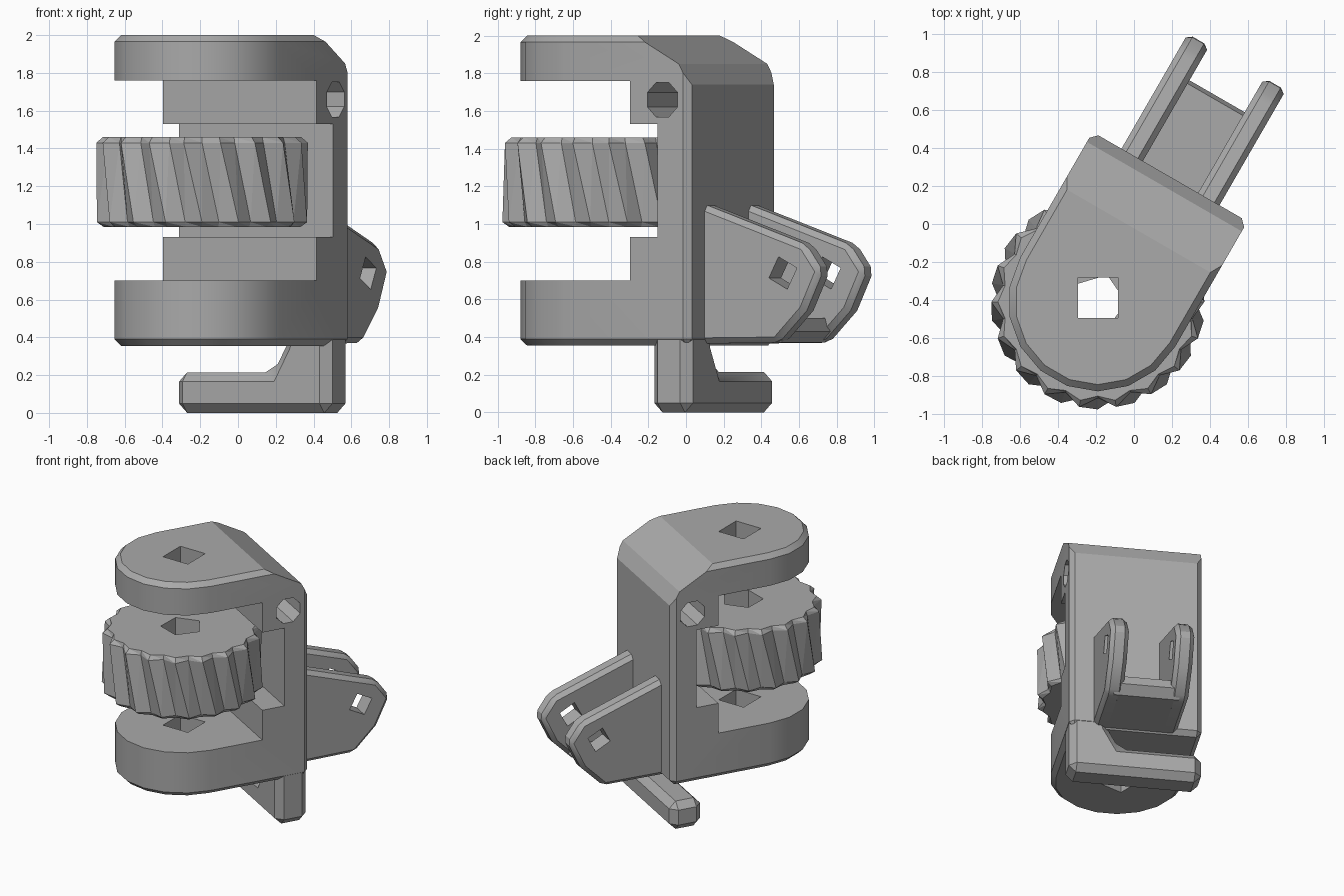
import bpy, bmesh, math
from mathutils import Vector

cube = bpy.data.objects.get("Cube")
if cube:
    bpy.data.objects.remove(cube)

TURN = math.radians(-30)      # whole assembly is turned about z
CX, CY = 0.04, -0.45          # wheel axle, in the bracket's own frame
LEFT, RIGHT, BACK = -0.43, 0.51, 0.31

grey = bpy.data.materials.new("plain grey")
grey.use_nodes = True
grey.diffuse_color = (0.4, 0.4, 0.4, 1)
grey.node_tree.nodes["Principled BSDF"].inputs["Base Color"].default_value = (0.4, 0.4, 0.4, 1)


def finish(name, bm):
    bmesh.ops.recalc_face_normals(bm, faces=bm.faces)
    mesh = bpy.data.meshes.new(name)
    bm.to_mesh(mesh)
    bm.free()
    mesh.materials.append(grey)
    obj = bpy.data.objects.new(name, mesh)
    obj.rotation_euler.z = TURN
    bpy.context.collection.objects.link(obj)
    return obj


def prism(name, outline, axis, start, end, bevel=0):
    """Extrude a 2D outline along an axis; the outline fills the other two axes in order."""
    def place(p, d):
        c = list(p)
        c.insert("xyz".index(axis), d)
        return Vector(c)
    bm = bmesh.new()
    face = bm.faces.new([bm.verts.new(place(p, start)) for p in outline])
    out = bmesh.ops.extrude_face_region(bm, geom=[face])
    shift = place((0, 0), end - start)
    bmesh.ops.translate(bm, vec=shift, verts=[v for v in out["geom"] if isinstance(v, bmesh.types.BMVert)])
    bmesh.ops.recalc_face_normals(bm, faces=bm.faces)
    if bevel:
        edges = [e for e in bm.edges if e.calc_face_angle(0) > 0.6]
        bmesh.ops.bevel(bm, geom=edges, offset=bevel, segments=1, affect="EDGES")
    return finish(name, bm)


def ring(x, y, r, n, turn=0):
    return [(x + r * math.cos(turn + i * math.tau / n), y + r * math.sin(turn + i * math.tau / n))
            for i in range(n)]


def boolean(obj, tool, operation="DIFFERENCE"):
    mod = obj.modifiers.new("cut", "BOOLEAN")
    mod.operation, mod.solver, mod.object = operation, "EXACT", tool
    bpy.context.view_layer.objects.active = obj
    bpy.ops.object.modifier_apply(modifier=mod.name)
    bpy.data.objects.remove(tool)


def smooth(obj):
    bpy.ops.object.select_all(action="DESELECT")
    obj.select_set(True)
    bpy.context.view_layer.objects.active = obj
    bpy.ops.object.shade_smooth_by_angle(angle=math.radians(28))


# Bracket: rounded plan crossed with a stepped C-shaped side profile
arc = [(CX + 0.47 * math.cos(a), CY + 0.47 * math.sin(a))
       for a in (math.pi + i * math.pi / 9 for i in range(10))]
bracket = prism("bracket", arc + [(RIGHT, BACK), (LEFT, BACK)], "z", 0.355, 2.0, 0.035)
side = [(-1, 0.3), (BACK + 0.1, 0.3), (BACK + 0.1, 1.54), (BACK, 1.74), (0.25, 1.85), (-0.02, 2.0),
        (-0.1, 2.1), (-1, 2.1), (-1, 1.76), (-0.05, 1.76), (-0.05, 1.53), (0.12, 1.53),
        (0.12, 0.93), (-0.05, 0.93), (-0.05, 0.7), (-1, 0.7)]
boolean(bracket, prism("profile", side, "x", -1, 1), "INTERSECT")

# Axle hole through both arms, pin hole across the top corner
boolean(bracket, prism("axle_cut", ring(CX - 0.01, CY + 0.02, 0.15, 4, math.radians(75)), "z", 0, 3))
boolean(bracket, prism("pin_cut", ring(0.15, 1.66, 0.1, 8, math.pi / 8), "x", -1, 1))
smooth(bracket)

# Hooked foot under the back plate
foot = prism("hooked_foot", [(LEFT, 0), (RIGHT - 0.002, 0), (RIGHT - 0.002, 0.55), (0.27, 0.55),
                             (0.23, 0.36), (0.15, 0.215), (LEFT, 0.215)],
             "y", 0.07, BACK - 0.002, 0.05)
smooth(foot)

# Pair of rear lugs with pin holes
lug_side = [(0.25, 0.365), (0.75, 0.37), (0.92, 0.54), (1.02, 0.75), (0.92, 0.89), (0.6, 1.0),
            (0.25, 1.12)]
for name, u in (("right_lug", -0.19), ("left_lug", 0.275)):
    lug = prism(name, lug_side, "x", u - 0.065, u + 0.065, 0.03)
    boolean(lug, prism("lug_cut", ring(0.79, 0.74, 0.09, 4, 0.3), "x", -1, 1))
    smooth(lug)

# Web joining the lugs along the bottom
prism("lug_web", [(0.25, 0.365), (0.74, 0.37), (0.8, 0.43), (0.78, 0.5), (0.25, 0.5)],
      "x", -0.19, 0.275)

# Thumb wheel with slanted, faceted teeth
TEETH = 18
bm = bmesh.new()
levels = []
for z, high, low, twist in ((0.985, 0.53, 0.5, 0), (1.01, 0.565, 0.515, 0),
                            (1.43, 0.56, 0.505, 1), (1.46, 0.525, 0.495, 1)):
    level = []
    for i in range(TEETH * 2):
        r = low if (i + twist) % 2 else high
        a = i * math.pi / TEETH
        level.append(bm.verts.new((CX + r * math.cos(a), CY + r * math.sin(a), z)))
    levels.append(level)
for lower, upper in zip(levels, levels[1:]):
    for i in range(TEETH * 2):
        j = (i + 1) % (TEETH * 2)
        bm.faces.new((lower[i], lower[j], upper[i]))
        bm.faces.new((lower[j], upper[j], upper[i]))
bm.faces.new(levels[0][::-1])
bm.faces.new(levels[-1])
wheel = finish("thumb_wheel", bm)
boolean(wheel, prism("wheel_cut", ring(CX, CY, 0.15, 5, 0.5), "z", 0, 3))
